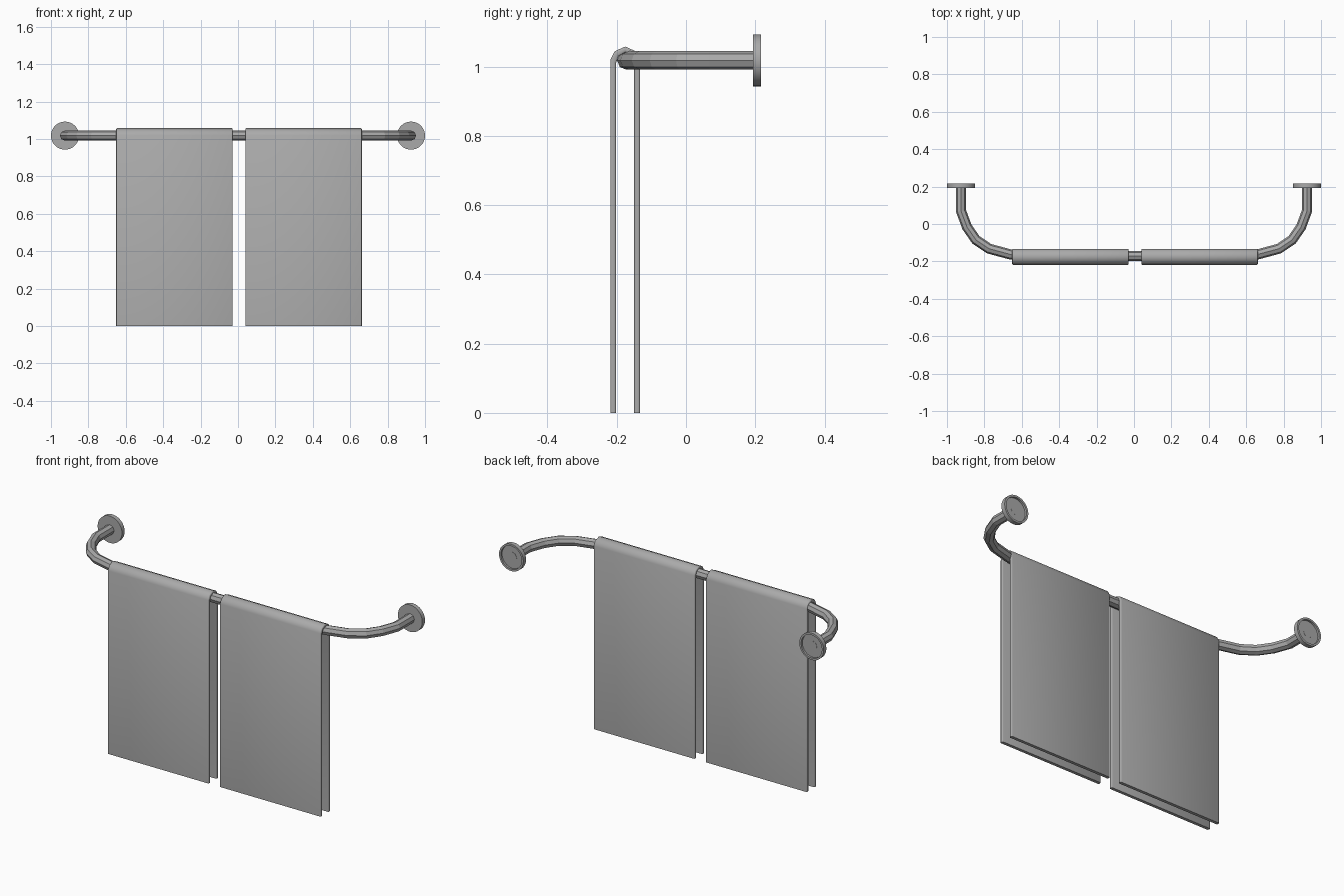
import bpy, bmesh, math
from mathutils import Vector

if "Cube" in bpy.data.objects:
    bpy.data.objects.remove(bpy.data.objects["Cube"])

grey = bpy.data.materials.new("plain grey")
grey.use_nodes = True
grey.diffuse_color = (0.4, 0.4, 0.4, 1)
grey.node_tree.nodes["Principled BSDF"].inputs["Base Color"].default_value = (0.4, 0.4, 0.4, 1)

RAIL_Z = 1.018
RAIL_R = 0.027
POST_X = 0.925


def finish(name, bm, angle=None):
    bmesh.ops.recalc_face_normals(bm, faces=bm.faces)
    mesh = bpy.data.meshes.new(name)
    bm.to_mesh(mesh)
    bm.free()
    mesh.materials.append(grey)
    obj = bpy.data.objects.new(name, mesh)
    bpy.context.collection.objects.link(obj)
    if angle:
        bpy.ops.object.select_all(action='DESELECT')
        obj.select_set(True)
        bpy.context.view_layer.objects.active = obj
        bpy.ops.object.shade_smooth_by_angle(angle=math.radians(angle))
    return obj


def bridge(bm, a, b):
    for i in range(len(a)):
        j = (i + 1) % len(a)
        bm.faces.new((a[i], a[j], b[j], b[i]))


# Rail: an eight-sided tube swept along a mirrored bent path
half = [(POST_X, 0.207), (POST_X, 0.07), (0.893, -0.016), (0.845, -0.085),
        (0.775, -0.132), (0.66, -0.163), (0.58, -0.172)]
path = [Vector(p) for p in half + [(-x, y) for x, y in reversed(half)]]
bm = bmesh.new()
rings = []
for i, p in enumerate(path):
    before = (p - path[i - 1]).normalized() if i else (path[1] - p).normalized()
    after = (path[i + 1] - p).normalized() if i < len(path) - 1 else before
    t = (before + after).normalized()
    side = Vector((-t.y, t.x)) * RAIL_R / t.dot(before)
    ring = []
    for k in range(8):
        a = math.tau * k / 8
        q = p + side * math.cos(a)
        ring.append(bm.verts.new((q.x, q.y, RAIL_Z + RAIL_R * math.sin(a))))
    rings.append(ring)
for a, b in zip(rings, rings[1:]):
    bridge(bm, a, b)
bm.faces.new(rings[0])
bm.faces.new(rings[-1])
finish("rail", bm)

# Wall flanges: turned discs with a shallow recess in the back
flange = [(0.075, 0.193), (0.075, 0.217), (0.064, 0.217), (0.064, 0.206)]
for name, x in (("left_flange", POST_X), ("right_flange", -POST_X)):
    bm = bmesh.new()
    loops = []
    for r, y in flange:
        loops.append([bm.verts.new((x + r * math.cos(math.tau * k / 32), y,
                                    RAIL_Z + r * math.sin(math.tau * k / 32)))
                      for k in range(32)])
    for a, b in zip(loops, loops[1:]):
        bridge(bm, a, b)
    bm.faces.new(loops[0])
    bm.faces.new(loops[-1])
    finish(name, bm, 30)

# Towels: a folded strip over the rail with softened side edges
MID_Y = -0.1755
outer = [(-0.043, 0), (-0.043, 1.02), (-0.031, 1.044), (0, 1.058)]
inner = [(-0.026, 0), (-0.026, 1.012), (-0.019, 1.03), (0, 1.041)]


def full(side):
    return side + [(-y, z) for y, z in reversed(side[:-1])]


def towel(name, x0, x1):
    bm = bmesh.new()
    profile = full(outer) + full(inner)[::-1]
    ends = [[bm.verts.new((x, MID_Y + y, z)) for y, z in profile] for x in (x0, x1)]
    bridge(bm, *ends)
    n = len(profile)
    for ring in ends:
        for i in range(n // 2 - 1):
            bm.faces.new((ring[i], ring[i + 1], ring[n - 2 - i], ring[n - 1 - i]))
    bmesh.ops.recalc_face_normals(bm, faces=bm.faces)
    # Long side edges only: one end face beside one sheet face
    edges = [e for e in bm.edges
             if max(v.co.z for v in e.verts) > 0.5
             and sum(abs(f.normal.x) > 0.9 for f in e.link_faces) == 1]
    bmesh.ops.bevel(bm, geom=edges, offset=0.005, segments=2, profile=0.5,
                    affect='EDGES', clamp_overlap=True)
    finish(name, bm, 50)


towel("right_towel", -0.651, -0.029)
towel("left_towel", 0.04, 0.662)
